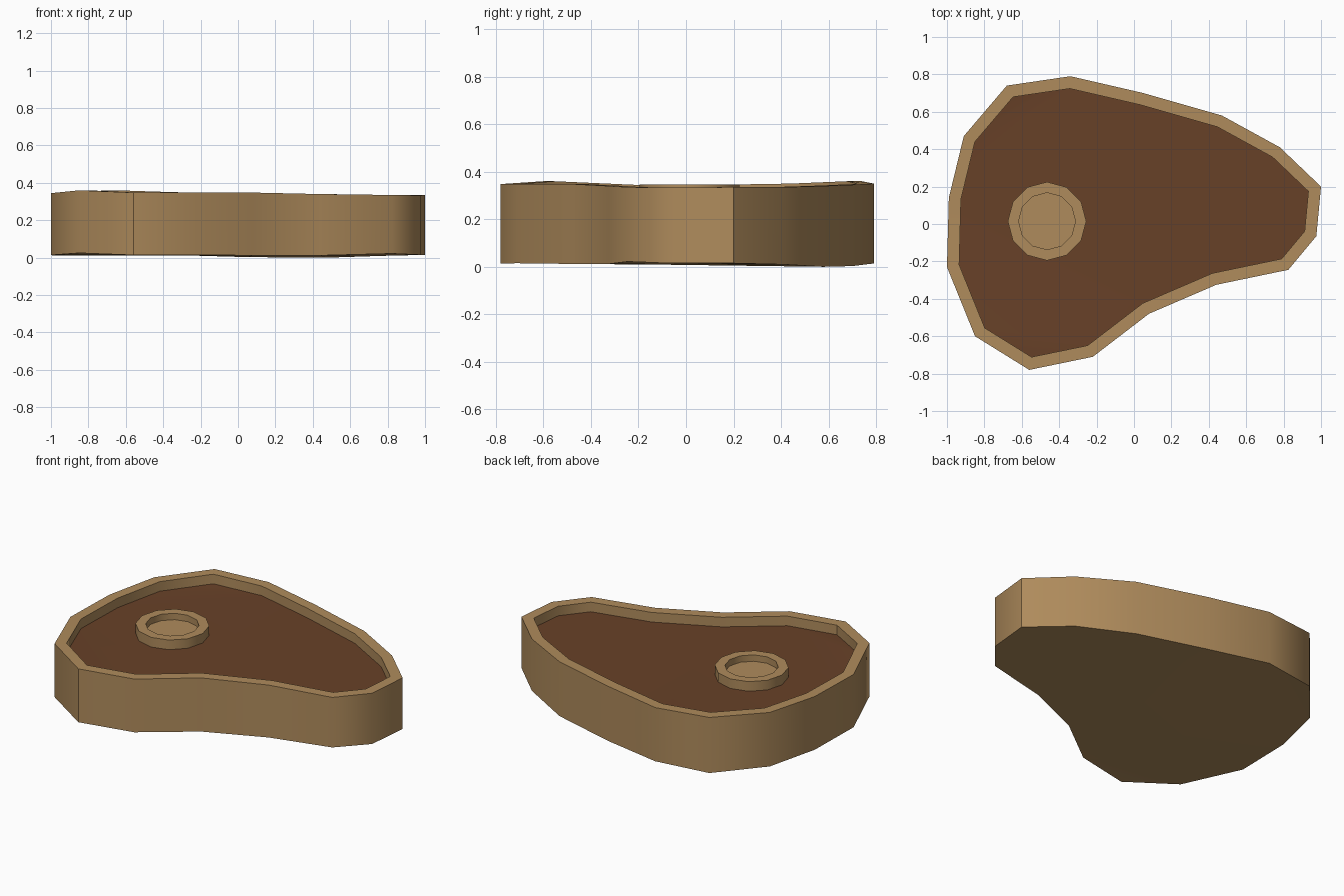
import bpy
import bmesh
import math
from mathutils import Vector

cube = bpy.data.objects.get("Cube")
if cube:
    bpy.data.objects.remove(cube, do_unlink=True)


def make_material(name, rgb):
    mat = bpy.data.materials.new(name)
    mat.use_nodes = True
    color = (*rgb, 1)
    mat.diffuse_color = color
    mat.node_tree.nodes["Principled BSDF"].inputs["Base Color"].default_value = color
    return mat


tan = make_material("fat tan", (0.43, 0.26, 0.107))
brown = make_material("meat brown", (0.138, 0.053, 0.021))

# Outline of the slab, counterclockwise: x, y, top height, bottom height
outline = [
    (1.0, 0.20, .335, .015), (.78, .41, .335, .01), (.47, .58, .34, 0),
    (.05, .70, .345, .003), (-.34, .79, .35, .014), (-.68, .74, .36, .012),
    (-.91, .47, .35, .012), (-.99, .14, .345, .012), (-1.0, -.23, .345, .014),
    (-.85, -.60, .36, .025), (-.56, -.78, .348, .014), (-.22, -.71, .348, .015),
    (.08, -.48, .348, .012), (.44, -.325, .34, .012), (.825, -.245, .335, .022),
    (.975, -.065, .333, .015),
]
RIM = 0.065
DEPTH = 0.06


def inset(points, dist):
    """Offset a counterclockwise loop inwards with mitred corners."""
    result = []
    for i, p in enumerate(points):
        a = (p - points[i - 1]).normalized()
        b = (points[(i + 1) % len(points)] - p).normalized()
        na, nb = Vector((-a.y, a.x)), Vector((-b.y, b.x))
        result.append(p + (na + nb) * dist / (1 + na.dot(nb)))
    return result


def build(name, loops, mat, cap_start=False, cap_end=False):
    """Bridge successive closed loops into walls, with optional end caps."""
    bm = bmesh.new()
    rings = [[bm.verts.new(co) for co in loop] for loop in loops]
    for low, high in zip(rings, rings[1:]):
        for i in range(len(low)):
            j = (i + 1) % len(low)
            bm.faces.new((low[i], low[j], high[j], high[i]))
    caps = []
    if cap_start:
        caps.append(bm.faces.new(rings[0][::-1]))
    if cap_end:
        caps.append(bm.faces.new(rings[-1]))
    if caps:
        bmesh.ops.triangulate(bm, faces=caps)
    mesh = bpy.data.meshes.new(name)
    bm.to_mesh(mesh)
    bm.free()
    mesh.materials.append(mat)
    obj = bpy.data.objects.new(name, mesh)
    bpy.context.collection.objects.link(obj)
    bpy.ops.object.select_all(action="DESELECT")
    obj.select_set(True)
    bpy.context.view_layer.objects.active = obj
    bpy.ops.object.shade_smooth_by_angle(angle=math.radians(42))
    return obj


# Fat slab: underside, outer wall, rim and inner wall
inner = inset([Vector(p[:2]) for p in outline], RIM)
bottom = [(x, y, b) for x, y, t, b in outline]
top = [(x, y, t) for x, y, t, b in outline]
rim = [(q.x, q.y, p[2]) for q, p in zip(inner, outline)]
floor = [(x, y, z - DEPTH) for x, y, z in rim]
build("fat_rim", [bottom, top, rim, floor], tan, cap_start=True)

# Recessed meat surface
build("meat", [floor], brown, cap_end=True)


# Bone ring with a sunken centre
def circle(radius, z, sides=12):
    return [(-0.465 + radius * math.cos(a), 0.015 + radius * math.sin(a), z)
            for a in (math.tau * i / sides for i in range(sides))]


build("bone", [circle(0.21, 0.25), circle(0.21, 0.347),
               circle(0.152, 0.347), circle(0.152, 0.307)], tan, cap_end=True)
